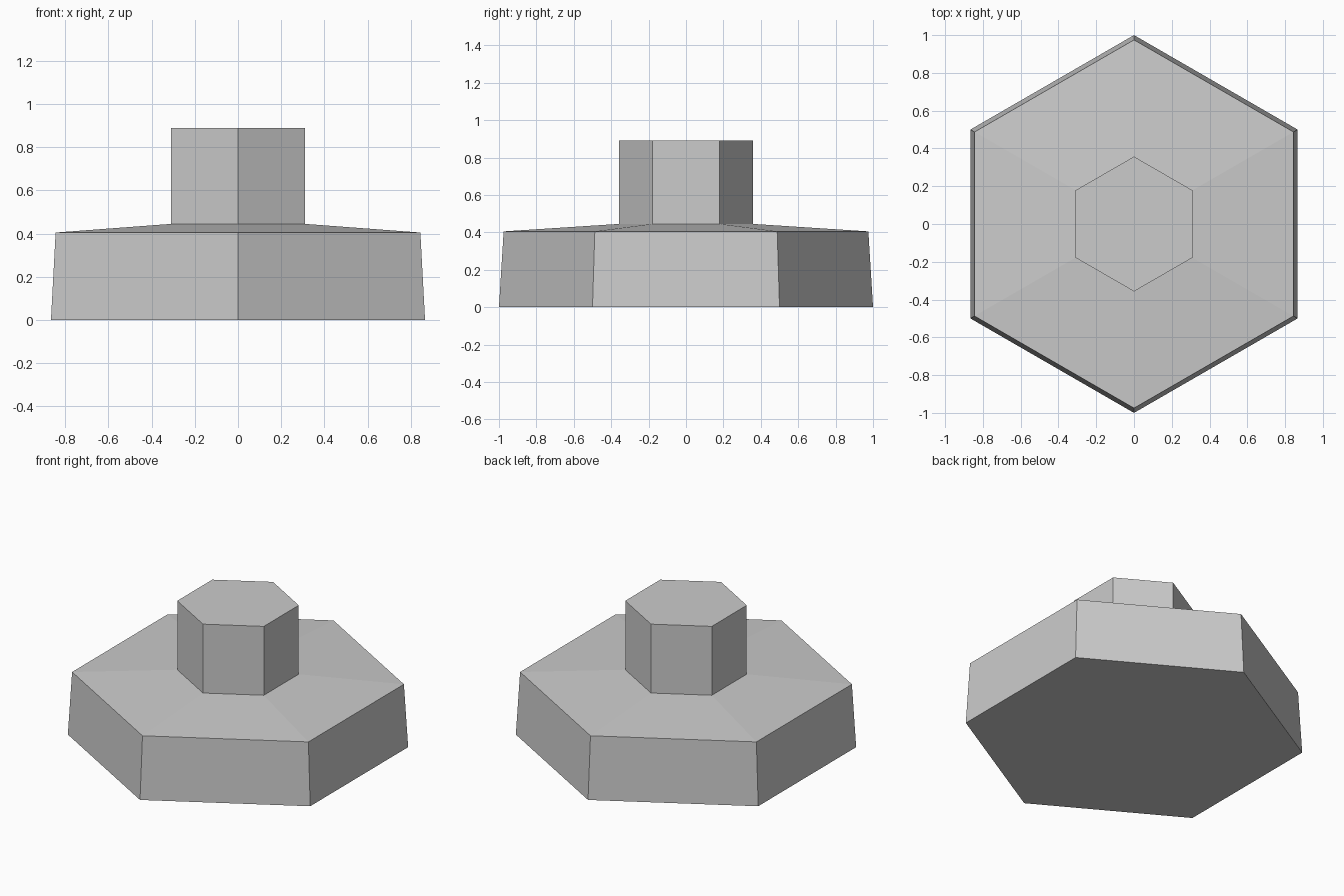
import bpy, bmesh, math

cube = bpy.data.objects.get("Cube")
if cube:
    bpy.data.objects.remove(cube, do_unlink=True)

SIDES = 6

grey = bpy.data.materials.new("light_grey")
grey.use_nodes = True
colour = (0.6, 0.6, 0.6, 1)
grey.diffuse_color = colour
grey.node_tree.nodes["Principled BSDF"].inputs["Base Color"].default_value = colour


def stacked_prism(name, profile):
    """Loft hexagonal rings through (radius, height) pairs and cap both ends."""
    bm = bmesh.new()
    rings = []
    for radius, z in profile:
        angles = [math.pi / 2 + math.tau * i / SIDES for i in range(SIDES)]
        rings.append([bm.verts.new((radius * math.cos(a), radius * math.sin(a), z))
                      for a in angles])
    for low, high in zip(rings, rings[1:]):
        for i in range(SIDES):
            j = (i + 1) % SIDES
            bm.faces.new((low[i], low[j], high[j], high[i]))
    bm.faces.new(rings[0][::-1])
    bm.faces.new(rings[-1])
    bmesh.ops.recalc_face_normals(bm, faces=bm.faces)
    mesh = bpy.data.meshes.new(name)
    bm.to_mesh(mesh)
    bm.free()
    mesh.materials.append(grey)
    obj = bpy.data.objects.new(name, mesh)
    bpy.context.collection.objects.link(obj)
    return obj


# Tapered base, shallow sloping shoulder and straight stem in one closed body
stacked_prism("hexagonal_pedestal",
              [(1.0, 0), (0.975, 0.405), (0.357, 0.445), (0.357, 0.89)])
